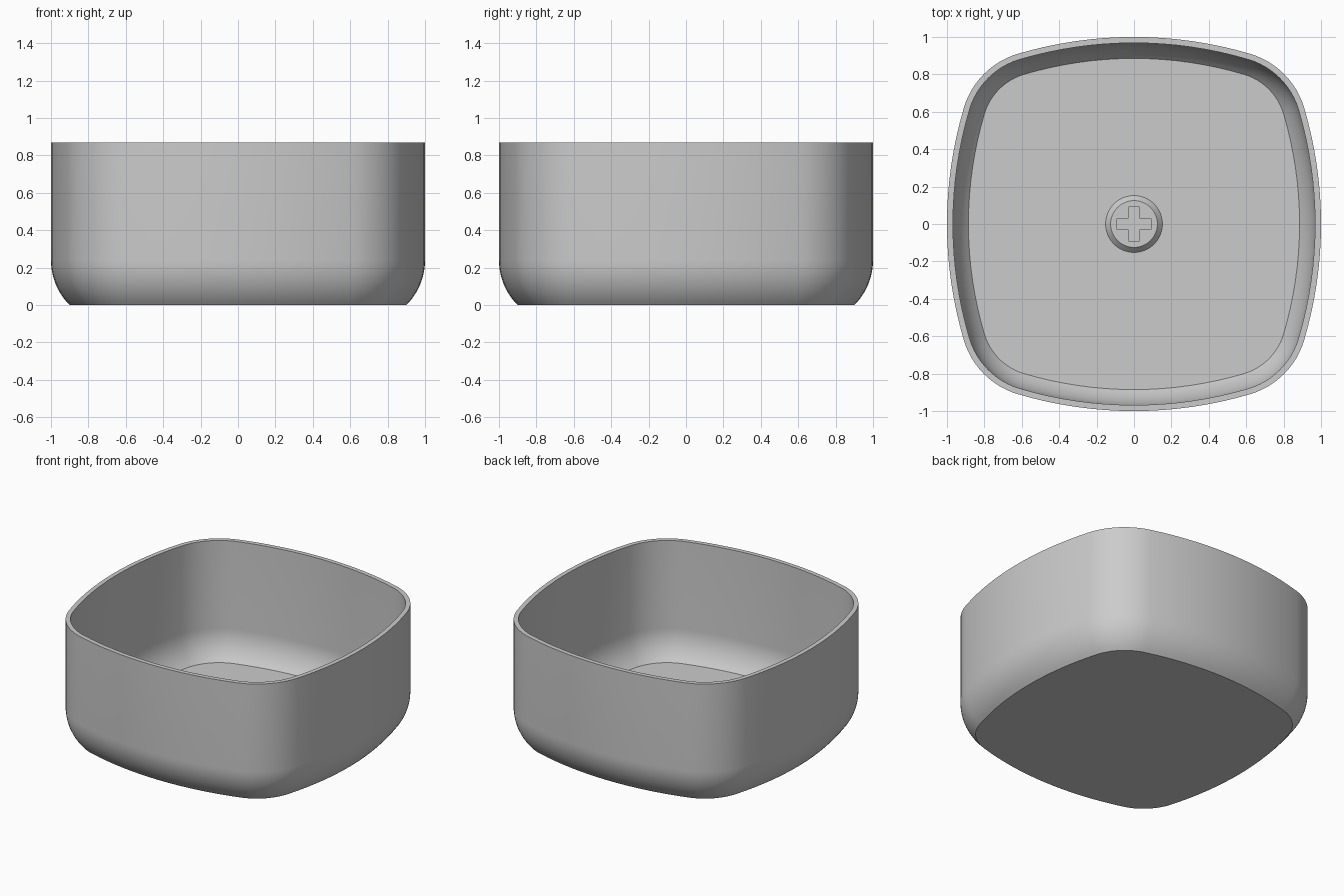
import bpy, bmesh, math

if "Cube" in bpy.data.objects:
    bpy.data.objects.remove(bpy.data.objects["Cube"])

grey = bpy.data.materials.new("grey")
grey.diffuse_color = (0.6, 0.6, 0.6, 1)
grey.use_nodes = True
grey.node_tree.nodes["Principled BSDF"].inputs["Base Color"].default_value = grey.diffuse_color


def make(name, bm):
    bmesh.ops.recalc_face_normals(bm, faces=bm.faces)
    mesh = bpy.data.meshes.new(name)
    bm.to_mesh(mesh)
    bm.free()
    mesh.materials.append(grey)
    ob = bpy.data.objects.new(name, mesh)
    bpy.context.collection.objects.link(ob)
    return ob


def smooth(ob):
    bpy.ops.object.select_all(action='DESELECT')
    ob.select_set(True)
    bpy.context.view_layer.objects.active = ob
    bpy.ops.object.shade_smooth_by_angle(angle=math.radians(30))


def loft(name, loops):
    """Skin a stack of closed loops and cap both ends."""
    bm = bmesh.new()
    rings = [[bm.verts.new(p) for p in loop] for loop in loops]
    n = len(rings[0])
    for a, b in zip(rings, rings[1:]):
        for i in range(n):
            j = (i + 1) % n
            bm.faces.new((a[i], a[j], b[j], b[i]))
    bm.faces.new(rings[0])
    bm.faces.new(rings[-1])
    return make(name, bm)


# Bowed square outline: four shallow side arcs joined by tangent corner arcs
SIDE_R, CORNER_R, CORNER_C = 2.18, 0.43, 0.498
HALF = math.asin(CORNER_C / (SIDE_R - CORNER_R))


def outline(inset, z, side_steps=16, corner_steps=12):
    pts = []
    for q in range(4):
        turn = q * math.pi / 2
        quarter = []
        for i in range(side_steps):
            a = -HALF + 2 * HALF * i / side_steps
            r = SIDE_R - inset
            quarter.append((1 - SIDE_R + r * math.cos(a), r * math.sin(a)))
        for i in range(corner_steps):
            a = HALF + (math.pi / 2 - 2 * HALF) * i / corner_steps
            r = CORNER_R - inset
            quarter.append((CORNER_C + r * math.cos(a), CORNER_C + r * math.sin(a)))
        c, s = math.cos(turn), math.sin(turn)
        pts += [(x * c - y * s, x * s + y * c, z) for x, y in quarter]
    return pts


# Basin shell: rounded lower wall outside and inside, with a flat rim and floor
HEIGHT, WALL, FLOOR, BEND = 0.87, 0.032, 0.03, 0.34
BEND_Z = 0.24


def bend(radius, z_low, steps=10):
    low = math.asin((BEND_Z - z_low) / radius)
    return [(BEND - radius * math.cos(low * (1 - i / steps)),
             BEND_Z - radius * math.sin(low * (1 - i / steps))) for i in range(steps + 1)]


profile = bend(BEND, 0) + [(0, HEIGHT), (WALL, HEIGHT)] + bend(BEND - WALL, FLOOR)[::-1]
basin = loft("basin", [outline(d, z) for d, z in profile])
smooth(basin)


# Raised drain plug with sloping side
def circle(r, z, n=64):
    return [(r * math.cos(2 * math.pi * i / n), r * math.sin(2 * math.pi * i / n), z)
            for i in range(n)]


plug = loft("drain_plug", [circle(0.152, FLOOR - 0.01), circle(0.152, FLOOR),
                           circle(0.125, 0.06)])

# Cross-shaped slot cut into the plug
A, B = 0.03, 0.09
arm = [(B, -A), (B, A), (A, A)]
cross = []
for q in range(4):
    for x, y in arm:
        for _ in range(q):
            x, y = -y, x
        cross.append((x, y))
cutter = loft("cross_cutter", [[(x, y, z) for x, y in cross] for z in (0.045, 0.1)])
cutter.hide_render = True
cutter.hide_set(True)
cut = plug.modifiers.new("cross_slot", 'BOOLEAN')
cut.operation = 'DIFFERENCE'
cut.solver = 'EXACT'
cut.object = cutter
smooth(plug)
